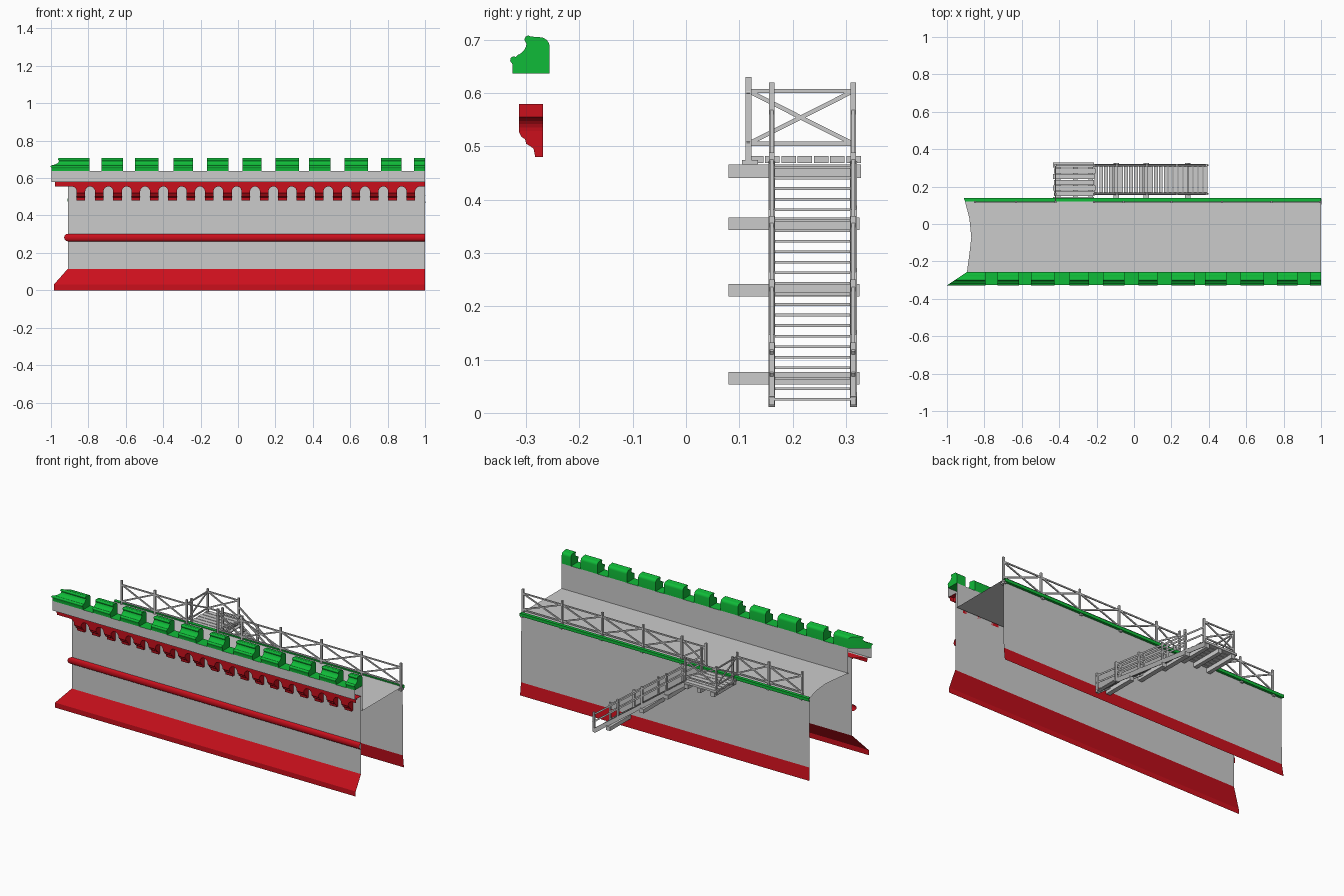
import bpy, bmesh, math
from mathutils import Vector, Matrix

if "Cube" in bpy.data.objects:
    bpy.data.objects.remove(bpy.data.objects["Cube"])

def material(name, col):
    m = bpy.data.materials.new(name)
    m.diffuse_color = (*col, 1)
    m.use_nodes = True
    m.node_tree.nodes["Principled BSDF"].inputs["Base Color"].default_value = m.diffuse_color
    return m

RED = material("red_trim", (0.6, 0.005, 0.012))
GREEN = material("green_cap", (0.005, 0.5, 0.04))

def finish(bm, name, mat=None, smooth=False):
    me = bpy.data.meshes.new(name)
    bm.to_mesh(me)
    bm.free()
    ob = bpy.data.objects.new(name, me)
    bpy.context.collection.objects.link(ob)
    if mat:
        me.materials.append(mat)
    if smooth:
        bpy.ops.object.select_all(action='DESELECT')
        ob.select_set(True)
        bpy.context.view_layer.objects.active = ob
        bpy.ops.object.shade_smooth_by_angle(angle=math.radians(35))
    return ob

def mitre(y):
    """x of the slanted left end for the front mouldings"""
    return -0.91 + 1.5 * (y + 0.268)

def sheet(name, prof, mat=None, left=mitre, smooth=False):
    """open (y, z) profile swept along x to the right end"""
    bm = bmesh.new()
    a = [bm.verts.new((left(y), y, z)) for y, z in prof]
    b = [bm.verts.new((1, y, z)) for y, z in prof]
    for i in range(len(prof) - 1):
        bm.faces.new((a[i], b[i], b[i + 1], a[i + 1]))
    return finish(bm, name, mat, smooth)

def prism(bm, lo, hi):
    """closed solid between two matching loops of points"""
    a = [bm.verts.new(p) for p in lo]
    b = [bm.verts.new(p) for p in hi]
    n = len(a)
    fs = [bm.faces.new(a), bm.faces.new(b[::-1])]
    fs += [bm.faces.new((a[i], b[i], b[(i + 1) % n], a[(i + 1) % n])) for i in range(n)]
    bmesh.ops.recalc_face_normals(bm, faces=fs)

def box(bm, x0, x1, y0, y1, z0, z1):
    q = [(x0, y0), (x1, y0), (x1, y1), (x0, y1)]
    prism(bm, [(x, y, z0) for x, y in q], [(x, y, z1) for x, y in q])

def beam(bm, p, q, w, h):
    """rectangular timber between two points"""
    p, q = Vector(p), Vector(q)
    d = (q - p).normalized()
    s = d.cross(Vector((0, 0, 1)))
    s = s.normalized() if s.length > 1e-4 else Vector((1, 0, 0))
    u = s.cross(d)
    c = [s * (w / 2 * i) + u * (h / 2 * j) for i, j in ((-1, -1), (1, -1), (1, 1), (-1, 1))]
    prism(bm, [p + o for o in c], [q + o for o in c])

def arc(cy, cz, r, a0, a1, n):
    return [(cy + r * math.cos(math.radians(a0 + (a1 - a0) * i / n)),
             cz + r * math.sin(math.radians(a0 + (a1 - a0) * i / n))) for i in range(n + 1)]

# --- front wall, base and mouldings
W = -0.268
sheet("front_wall", [(W, 0.115), (W, 0.58)])
sheet("front_base", [(-0.318, 0), (-0.318, 0.03), (W, 0.115)], RED)
sheet("string_course", [(W - 0.013 * math.sin(math.pi * i / 8), 0.282 - 0.02 * math.cos(math.pi * i / 8))
                        for i in range(9)], RED, smooth=True)
sheet("parapet", [(-0.313, 0.58), (-0.326, 0.58), (-0.326, 0.637)])
sheet("parapet_inner", [(-0.256, 0.637), (-0.256, 0.488)])
sheet("parapet_sill", [(-0.326, 0.637), (-0.256, 0.637)], GREEN)
sheet("frieze_band", [(-0.313, 0.555), (-0.3135, 0.58), (W, 0.58)], RED)

# --- arched corbel frieze
PITCH, CW = 0.098, 0.046
R = (PITCH - CW) / 2
bm = bmesh.new()
corbel = [(W, 0.48), (-0.283, 0.48), (-0.286, 0.496), (-0.293, 0.501), (-0.3, 0.505),
          (-0.302, 0.514), (-0.309, 0.518), (-0.313, 0.526), (-0.313, 0.529), (W, 0.529)]
for i in range(19):
    cx = -0.84 + PITCH * i
    prism(bm, [(cx - CW / 2, y, z) for y, z in corbel], [(cx + CW / 2, y, z) for y, z in corbel])
    right = arc(cx + PITCH / 2, 0.529, R, 180, 90, 6)
    left = [(2 * cx - x, z) for x, z in right[::-1]]
    shape = left + right + [(cx + PITCH / 2, 0.58), (cx - PITCH / 2, 0.58)]
    prism(bm, [(x, -0.313, z) for x, z in shape], [(x, W, z) for x, z in shape])
finish(bm, "corbel_arches", RED)

# --- merlons with moulded top
prof = ([(-0.256, 0.637), (-0.326, 0.637), (-0.326, 0.655)]
        + arc(-0.323, 0.662, 0.007, 240, 60, 6)
        + arc(-0.325, 0.696, 0.026, -70, -8, 6)
        + arc(-0.296, 0.701, 0.007, 200, 50, 6)
        + arc(-0.274, 0.687, 0.018, 90, 0, 6))
spans = [(-1, -.795), (-.73, -.615), (-.55, -.425), (-.345, -.24), (-.165, -.05), (.025, .125),
         (.2, .325), (.38, .495), (.57, .695), (.765, .875), (.94, 1)]
bm = bmesh.new()
for k, (x0, x1) in enumerate(spans):
    prism(bm, [(mitre(y) if k == 0 else x0, y, z) for y, z in prof], [(x1, y, z) for y, z in prof])
finish(bm, "merlons", GREEN, True)

# --- walkway and back wall
TOP = 0.488
bm = bmesh.new()
edge = [(-0.893, -0.256), (-0.88, -0.16), (-0.87, -0.07), (-0.88, 0.03), (-0.905, 0.125), (1, 0.125), (1, -0.256)]
bm.faces.new([bm.verts.new((x, y, TOP)) for x, y in edge])
finish(bm, "walkway")
back_end = lambda y: -0.905 - 0.4 * (y - 0.125)
sheet("back_wall", [(0.125, TOP), (0.128, 0.075)], left=back_end)
sheet("back_base", [(0.128, 0.075), (0.137, 0)], RED, left=back_end)
sheet("walkway_edge", [(0.12, TOP), (0.12, 0.492), (0.14, 0.492), (0.14, 0.474), (0.125, 0.474)],
      GREEN, left=back_end)

# --- timber railing helpers
T = 0.011

def post(bm, x, y, z0, z1):
    box(bm, x - T / 2, x + T / 2, y - T / 2, y + T / 2, z0, z1)

def bay(bm, p, q):
    """two rails and crossed braces between two (x, y) points"""
    lo, hi = 0.505, 0.604
    for a, b in ((hi, hi), (lo, lo), (lo, hi), (hi, lo)):
        beam(bm, (*p, a), (*q, b), 0.006, 0.008)

# --- railing along the walkway, open at the stair landing
bm = bmesh.new()
for run in ([1, 0.735, 0.47, 0.2, -0.055, -0.215], [-0.42, -0.63, -0.85]):
    for x in run:
        x = min(x, 0.994)
        post(bm, x, 0.117, 0.47, 0.63)
        box(bm, x - 0.008, x + 0.008, 0.105, 0.135, 0.466, 0.475)
    for a, b in zip(run, run[1:]):
        bay(bm, (a, 0.117), (b, 0.117))
finish(bm, "walkway_railing")

# --- landing: planks, beams and railing
X0, X1, Y0, Y1 = -0.42, -0.215, 0.161, 0.314
bm = bmesh.new()
for i in range(7):
    y = 0.118 + i * 0.0305
    box(bm, -0.432 + 0.004 * (i % 2), X1 + 0.004 * (i % 3), y, y + 0.027, 0.469, 0.482)
finish(bm, "landing_planks")
bm = bmesh.new()
for x in (-0.405, -0.315, -0.23):
    box(bm, x - 0.012, x + 0.012, 0.08, 0.328, 0.441, 0.466)
finish(bm, "landing_beams")
bm = bmesh.new()
for x, y in ((X0, Y0), (X0, Y1), (X1, Y1), (X1, Y0)):
    post(bm, x, y, 0.455, 0.62)
bay(bm, (X0, 0.117), (X0, Y1))
bay(bm, (X0, Y1), (X1, Y1))
finish(bm, "landing_railing")

# --- stair: stringers, treads, handrails, wall beams
SX, SZ, EX, EZ = -0.215, 0.47, 0.395, 0.015
stair_z = lambda x: SZ + (EZ - SZ) * (x - SX) / (EX - SX)
bm = bmesh.new()
for y in (Y0, Y1):
    beam(bm, (SX, y, SZ - 0.008), (EX - 0.008, y, EZ + 0.006), 0.013, 0.024)
finish(bm, "stair_stringers")
bm = bmesh.new()
N = 23
for i in range(N):
    x = SX + (EX - SX) * (i + 0.5) / N
    z = stair_z(x)
    box(bm, x - 0.0105, x + 0.0105, Y0, Y1, z - 0.002, z + 0.003)
finish(bm, "stair_treads")
bm = bmesh.new()
for y in (Y0, Y1):
    for x in (-0.09, 0.07, 0.23, 0.388):
        post(bm, x, y, stair_z(x) - 0.005, stair_z(x) + 0.112)
    for h in (0.055, 0.097):
        beam(bm, (SX, y, SZ + h), (EX, y, EZ + h), 0.007, 0.009)
finish(bm, "stair_railing")
bm = bmesh.new()
for x, z in ((-0.095, 0.355), (0.065, 0.23), (0.287, 0.065)):
    box(bm, x - 0.014, x + 0.014, 0.08, 0.326, z - 0.012, z + 0.012)
finish(bm, "stair_support_beams")
